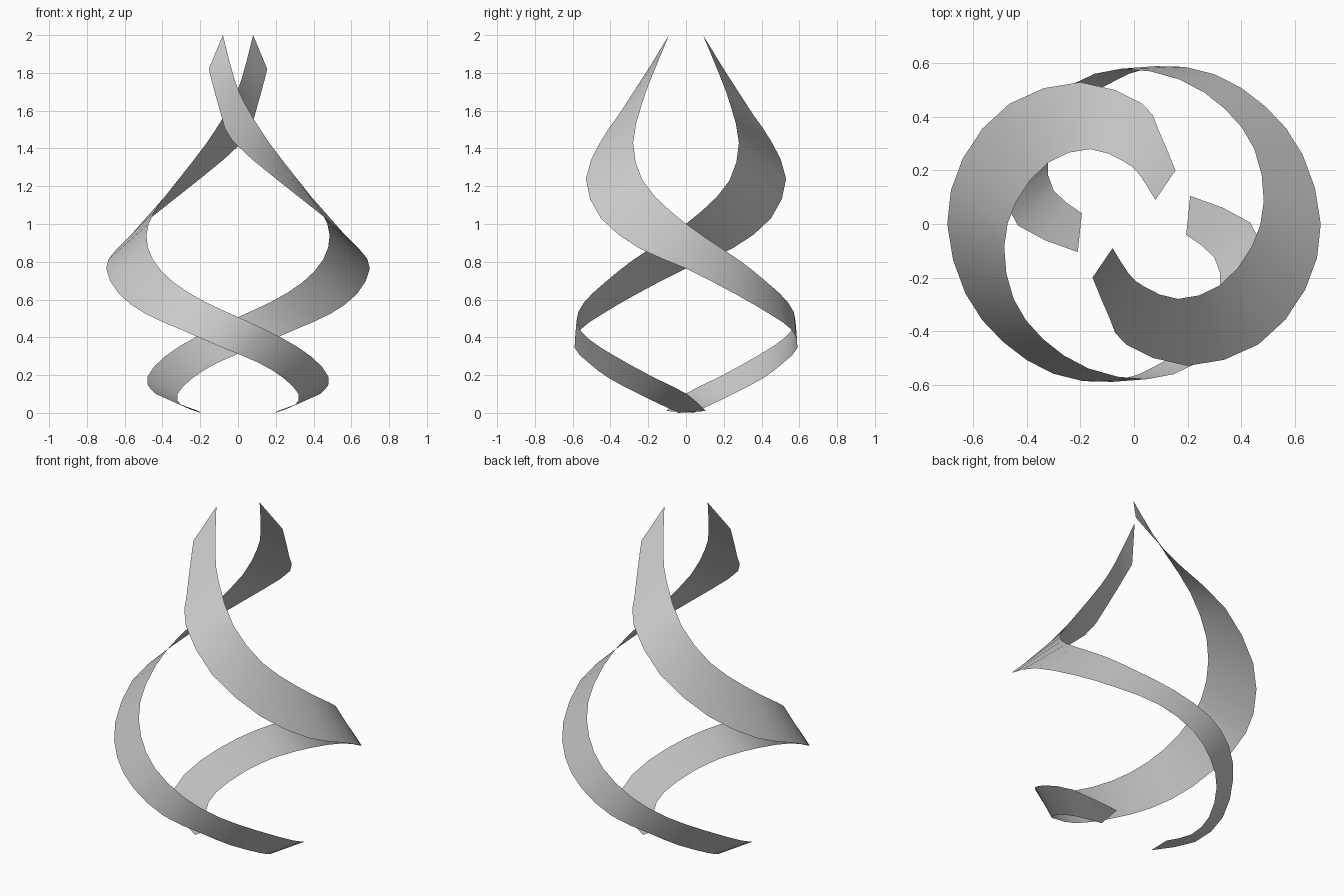
import bpy
import bmesh
from math import pi
from mathutils import Matrix, Vector

cube = bpy.data.objects.get("Cube")
if cube:
    bpy.data.objects.remove(cube, do_unlink=True)

STEPS = 2  # spans between neighbouring rungs

# Rungs of one ribbon from tip to foot: lower edge point, upper edge point
RUNGS = [
    ((-.155, -.2, 1.82), (-.08, -.09, 2)),
    ((-.09, -.355, 1.58), (-.02, -.185, 1.77)),
    ((-.03, -.45, 1.44), (.04, -.235, 1.63)),
    ((.2, -.53, 1.24), (.165, -.28, 1.43)),
    ((.465, -.45, 1.03), (.32, -.23, 1.23)),
    ((.64, -.245, .87), (.44, -.085, 1.07)),
    ((.698, 0, .765), (.485, .085, .94)),
    ((.63, .26, .63), (.45, .28, .81)),
    ((.49, .44, .525), (.34, .43, .69)),
    ((.3, .56, .44), (.17, .54, .585)),
    ((.08, .59, .345), (-.05, .58, .485)),
    ((-.11, .515, .265), (-.235, .52, .395)),
    ((-.24, .41, .185), (-.385, .375, .3)),
    ((-.32, .25, .1), (-.48, .175, .19)),
    ((-.3, .125, .04), (-.435, -.005, .1)),
    ((-.195, .04, 0), (-.21, -.105, .01)),
]


def make_material(name, colour):
    mat = bpy.data.materials.new(name)
    mat.use_nodes = True
    mat.diffuse_color = colour
    mat.node_tree.nodes["Principled BSDF"].inputs["Base Color"].default_value = colour
    return mat


def smooth_path(points):
    """Pass a flowing curve through the points."""
    pts = [Vector(p) for p in points]
    pts = [pts[0] * 2 - pts[1]] + pts + [pts[-1] * 2 - pts[-2]]
    path = []
    for a, b, c, d in zip(pts, pts[1:], pts[2:], pts[3:]):
        for step in range(STEPS):
            t = step / STEPS
            path.append(b + (c - a) * t / 2
                        + (a - b * 2.5 + c * 2 - d / 2) * t ** 2
                        + (b * 3 - a - c * 3 + d) * t ** 3 / 2)
    return path + [pts[-2]]


def make_ribbon(name, turn, material):
    """Span a strip of quads between the two edge curves."""
    bm = bmesh.new()
    lower, upper = ([bm.verts.new(p) for p in smooth_path(edge)]
                    for edge in zip(*RUNGS))
    for a, b, c, d in zip(lower, lower[1:], upper[1:], upper):
        bm.faces.new((a, b, c, d))
    bmesh.ops.rotate(bm, verts=bm.verts, matrix=Matrix.Rotation(turn, 3, "Z"))
    mesh = bpy.data.meshes.new(name)
    bm.to_mesh(mesh)
    bm.free()
    mesh.materials.append(material)
    mesh.shade_smooth()
    obj = bpy.data.objects.new(name, mesh)
    bpy.context.collection.objects.link(obj)
    return obj


# Two matching ribbons, half a turn apart
grey = make_material("light grey", (.6, .6, .6, 1))
make_ribbon("first_ribbon", 0, grey)
make_ribbon("second_ribbon", pi, grey)
